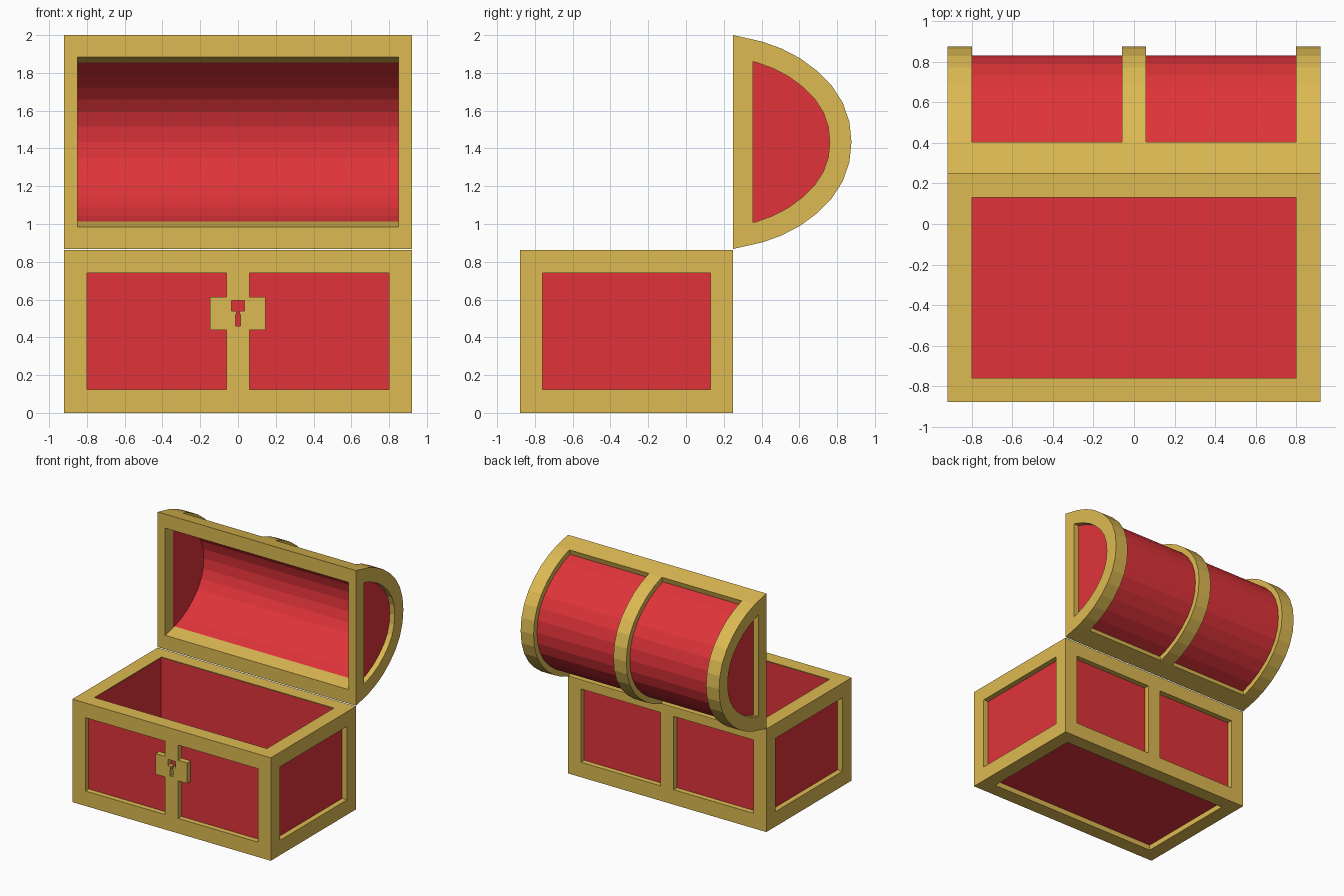
import bpy, bmesh, math
from mathutils import Vector

if "Cube" in bpy.data.objects:
    bpy.data.objects.remove(bpy.data.objects["Cube"])


def material(name, rgb):
    m = bpy.data.materials.new(name)
    m.diffuse_color = (*rgb, 1)
    m.use_nodes = True
    m.node_tree.nodes["Principled BSDF"].inputs["Base Color"].default_value = m.diffuse_color
    return m


GOLD = material("gold_trim", (0.72, 0.49, 0.085))
RED = material("red_panel", (0.745, 0.034, 0.042))


def finish(name, bm, mat):
    bmesh.ops.recalc_face_normals(bm, faces=bm.faces)
    me = bpy.data.meshes.new(name)
    bm.to_mesh(me)
    bm.free()
    me.materials.append(mat)
    ob = bpy.data.objects.new(name, me)
    bpy.context.collection.objects.link(ob)
    return ob


def box(name, x0, x1, y0, y1, z0, z1, mat, pocket=None):
    """Box; pocket=(wall, floor_z) hollows it from the top."""
    bm = bmesh.new()
    bmesh.ops.create_cube(bm, size=1)
    for v in bm.verts:
        v.co = ((x0 + x1) / 2 + v.co.x * (x1 - x0),
                (y0 + y1) / 2 + v.co.y * (y1 - y0),
                (z0 + z1) / 2 + v.co.z * (z1 - z0))
    if pocket:
        bm.normal_update()
        top = max(bm.faces, key=lambda f: f.calc_center_median().z)
        bmesh.ops.inset_region(bm, faces=[top], thickness=pocket[0])
        for v in top.verts:
            v.co.z = z1
        r = bmesh.ops.extrude_face_region(bm, geom=[top])
        for v in r["geom"]:
            if isinstance(v, bmesh.types.BMVert):
                v.co.z = pocket[1]
        if top.is_valid:
            bm.faces.remove(top)
    return finish(name, bm, mat)


def fret(name, outer, holes, place, shift, mat, extra=()):
    """Plate with rectangular holes; extra rectangles are filled back in."""
    rects = [outer, *holes, *extra]
    us = sorted({u for r in rects for u in r[:2]})
    vs = sorted({v for r in rects for v in r[2:]})
    inside = lambda r, u, v: r[0] < u < r[1] and r[2] < v < r[3]
    keyhole = [r for r in holes if any(inside(e, (r[0] + r[1]) / 2, (r[2] + r[3]) / 2) for e in extra)]
    bm = bmesh.new()
    for u0, u1 in zip(us, us[1:]):
        for v0, v1 in zip(vs, vs[1:]):
            c = ((u0 + u1) / 2, (v0 + v1) / 2)
            hole = any(inside(r, *c) for r in holes) and not any(inside(r, *c) for r in extra)
            if hole or any(inside(r, *c) for r in keyhole):
                continue
            bm.faces.new([bm.verts.new(place(u, v)) for u, v in ((u0, v0), (u1, v0), (u1, v1), (u0, v1))])
    bmesh.ops.remove_doubles(bm, verts=bm.verts, dist=1e-5)
    base = bm.faces[:]
    r = bmesh.ops.extrude_face_region(bm, geom=base, use_keep_orig=True)
    moved = [g for g in r["geom"] if isinstance(g, bmesh.types.BMVert)]
    bmesh.ops.translate(bm, verts=moved, vec=shift)
    return finish(name, bm, mat)


def strip(name, x0, x1, a, b, mat, closed=False):
    """Solid between two (y, z) polylines, running from x0 to x1."""
    bm = bmesh.new()
    rows = [[bm.verts.new((x, *p)) for p in line] for x in (x0, x1) for line in (a, b)]
    a0, b0, a1, b1 = rows
    n = len(a)
    for i in range(n if closed else n - 1):
        j = (i + 1) % n
        for p, q in ((a0, b0), (b0, b1), (b1, a1), (a1, a0)):
            bm.faces.new((p[i], p[j], q[j], q[i]))
    if not closed:
        for i in (0, n - 1):
            bm.faces.new((a0[i], b0[i], b1[i], a1[i]))
    return finish(name, bm, mat)


def prism(name, x0, x1, pts, mat):
    bm = bmesh.new()
    ends = [[bm.verts.new((x, *p)) for p in pts] for x in (x0, x1)]
    for e in ends:
        bm.faces.new(e)
    for i in range(len(pts)):
        j = (i + 1) % len(pts)
        bm.faces.new((ends[0][i], ends[0][j], ends[1][j], ends[1][i]))
    return finish(name, bm, mat)


# ---- chest base ----
W, F, B, H, T = 0.92, -0.88, 0.25, 0.863, 0.045
box("base_body", -W + T, W - T, F + T, B - T, T, H - 0.008, RED, pocket=(0.075, 0.12))

panels = [(-0.80, -0.06, 0.125, 0.74), (0.06, 0.80, 0.125, 0.74)]
key = [(-0.035, 0.035, 0.54, 0.595), (-0.008, 0.008, 0.52, 0.54), (-0.014, 0.014, 0.46, 0.52)]
fret("front_frame_with_lock", (-W, W, 0, H), panels + key, lambda u, v: (u, F, v),
     (0, T, 0), GOLD, extra=[(-0.148, 0.145, 0.44, 0.613)])
fret("back_frame", (-W, W, 0, H), panels, lambda u, v: (u, B, v), (0, -T, 0), GOLD)
for s, side in ((-1, "left"), (1, "right")):
    fret(side + "_frame", (F + T, B - T, 0, H), [(-0.76, 0.13, 0.125, 0.74)],
         lambda u, v: (s * W, u, v), (-s * T, 0, 0), GOLD)
ring = (-W + T, W - T, F + T, B - T)
opening = [(-0.80, 0.80, -0.76, 0.13)]
fret("bottom_frame", ring, opening, lambda u, v: (u, v, 0), (0, 0, T), GOLD)
fret("top_rim", ring, opening, lambda u, v: (u, v, H), (0, 0, -0.008), GOLD)

# ---- open lid: half profile of the arch, mirrored about its middle ----
CZ = 1.434
half = [(0.25, 0.566), (0.405, 0.531), (0.505, 0.495), (0.605, 0.443), (0.695, 0.376),
        (0.772, 0.298), (0.83, 0.208), (0.865, 0.107)]
arch = [(y, CZ + z) for y, z in half] + [(0.876, CZ)] + [(y, CZ - z) for y, z in reversed(half)]


def offset(d):
    """Arch moved inward by d, with its ends kept on the front plane."""
    pts = [Vector(p) for p in arch]
    dirs = [(q - p).normalized() for p, q in zip(pts, pts[1:])]
    norm = [Vector((t.y, -t.x)) for t in dirs]  # inward
    out = []
    for i, p in enumerate(pts):
        if i in (0, len(pts) - 1):
            n = norm[0 if i == 0 else -1]
            out.append((p.x, p.y + math.copysign(d / abs(n.y), n.y)))
        else:
            m = (norm[i - 1] + norm[i]).normalized()
            q = p + m * (d / m.dot(norm[i]))
            out.append((q.x, q.y))
    return out


recess, inner = offset(T), offset(0.114)
SX, FY = W - T, 0.355

# arched red shell and gold bars along the open edge
strip("lid_barrel", -SX, SX, recess[1:-1], inner[1:-1], RED)
strip("lid_top_bar", -SX, SX, arch[:2], inner[:2], GOLD)
strip("lid_bottom_bar", -SX, SX, arch[-2:], inner[-2:], GOLD)

# raised ribs over the barrel
for name, x0, x1 in (("left", -SX, -0.80), ("middle", -0.06, 0.06), ("right", 0.80, SX)):
    strip(name + "_lid_rib", x0, x1, arch[1:-1], recess[1:-1], GOLD)

# inner outline of the end panels, cut off at the front bar
k = (FY - inner[0][0]) / (inner[1][0] - inner[0][0])
zt = inner[0][1] + k * (inner[1][1] - inner[0][1])
dee = [(FY, zt)] + inner[1:-1] + [(FY, 2 * CZ - zt)]
for s, side in ((-1, "left"), (1, "right")):
    strip(side + "_lid_end_frame", s * SX, s * W, arch, dee, GOLD, closed=True)
    prism(side + "_lid_end_panel", s * 0.85, s * SX, dee, RED)
    prism(side + "_lid_front_post", s * 0.85, s * SX,
          [inner[0], (FY, zt), (FY, 2 * CZ - zt), inner[-1]], GOLD)
